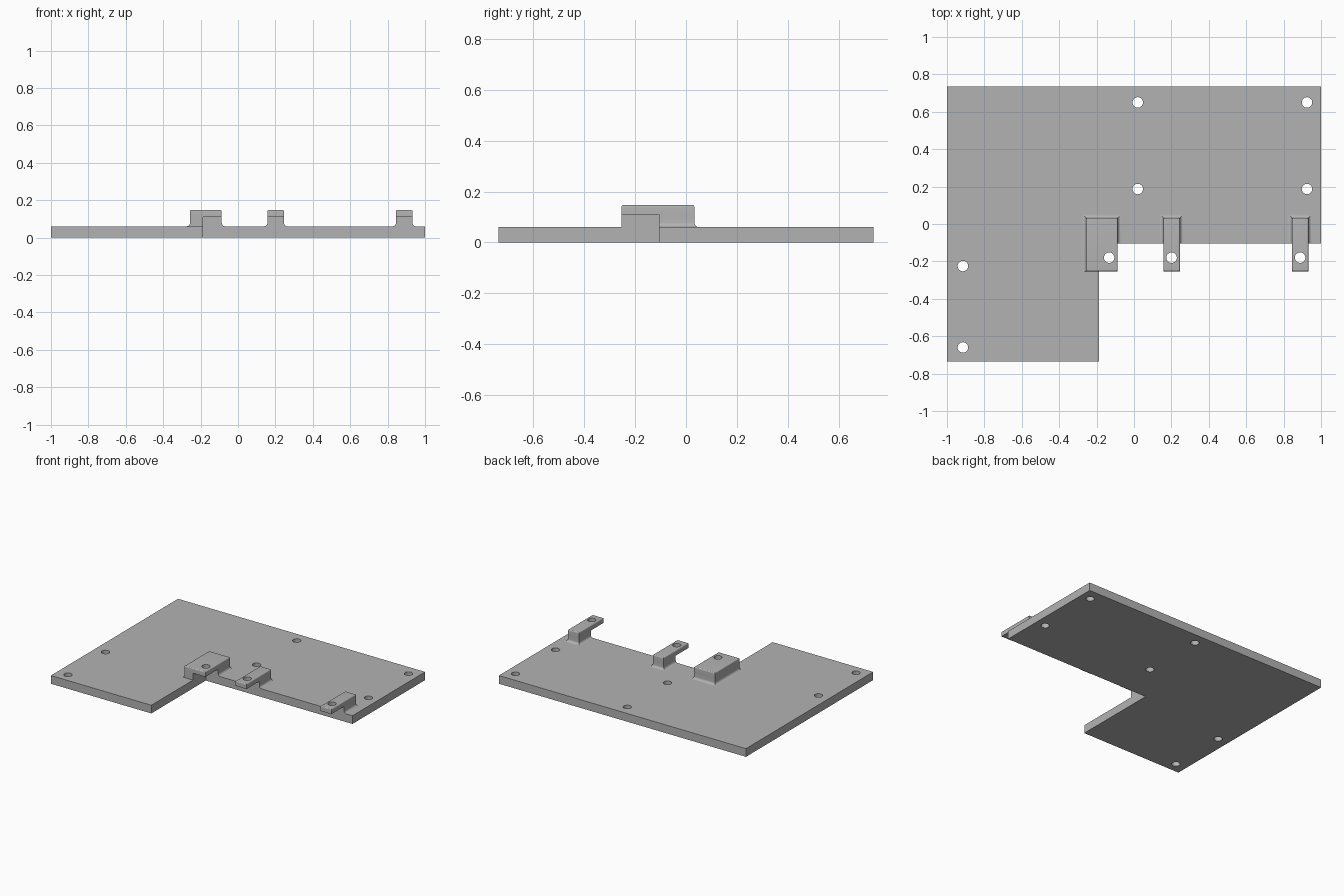
import bpy, bmesh, math

cube = bpy.data.objects.get("Cube")
if cube:
    bpy.data.objects.remove(cube, do_unlink=True)

grey = bpy.data.materials.new("plain grey")
grey.use_nodes = True
grey.diffuse_color = (0.45, 0.45, 0.45, 1)
grey.node_tree.nodes["Principled BSDF"].inputs["Base Color"].default_value = grey.diffuse_color

THICK, ARM_Z, TOP = 0.06, 0.11, 0.147
EDGE, FRONT, BACK, STEP = -0.105, -0.253, 0.033, -0.187
FLARE, ROUND, HOLE = 0.018, 0.008, 0.028


def loft(name, rings):
    """Closed solid through matching rings of points, bottom to top."""
    bm = bmesh.new()
    loops = [[bm.verts.new(p) for p in ring] for ring in rings]
    n = len(loops[0])
    for a, b in zip(loops, loops[1:]):
        for i in range(n):
            j = (i + 1) % n
            bm.faces.new((a[i], a[j], b[j], b[i]))
    bm.faces.new(loops[0][::-1])
    bm.faces.new(loops[-1])
    bmesh.ops.recalc_face_normals(bm, faces=bm.faces)
    mesh = bpy.data.meshes.new(name)
    bm.to_mesh(mesh)
    bm.free()
    mesh.materials.append(grey)
    obj = bpy.data.objects.new(name, mesh)
    bpy.context.collection.objects.link(obj)
    return obj


def combine(obj, other, operation):
    """Apply a boolean with a helper, then discard the helper."""
    bpy.context.view_layer.objects.active = obj
    mod = obj.modifiers.new(operation.title(), "BOOLEAN")
    mod.object, mod.operation, mod.solver = other, operation, "EXACT"
    bpy.ops.object.modifier_apply(modifier=mod.name)
    bpy.data.objects.remove(other, do_unlink=True)


def drill(obj, x, y, z0, z1):
    circle = [(x + HOLE * math.cos(a), y + HOLE * math.sin(a))
              for a in (math.tau * i / 32 for i in range(32))]
    cutter = loft("drill", [[(px, py, z) for px, py in circle] for z in (z0, z1)])
    combine(obj, cutter, "DIFFERENCE")


def shade(obj):
    bpy.ops.object.select_all(action="DESELECT")
    obj.select_set(True)
    bpy.context.view_layer.objects.active = obj
    bpy.ops.object.shade_smooth_by_angle(angle=math.radians(30))


# L-shaped plate with six screw holes
outline = [(-1, -0.735), (STEP, -0.735), (STEP, EDGE), (1, EDGE), (1, 0.735), (-1, 0.735)]
plate = loft("base_plate", [[(x, y, z) for x, y in outline] for z in (0, THICK)])
for hx, hy in [(-0.915, -0.225), (-0.915, -0.66)] + [(x, y) for x in (0.02, 0.925) for y in (0.187, 0.65)]:
    drill(plate, hx, hy, -0.1, 0.2)
shade(plate)


def foot_ring(x0, x1, o, z, corner):
    """Foot outline; the corner clip also follows the inner edge of the plate."""
    pts = [(x0 - o, EDGE)]
    if corner:
        pts = [(x0 - o, FRONT), (STEP, FRONT), (STEP, EDGE)]
    pts += [(x1 + o, EDGE), (x1 + o, BACK + o), (x0 - o, BACK + o)]
    return [(x, y, z) for x, y in pts]


def clip(name, x0, x1, hole_x, corner=False):
    quarter = [math.pi / 2 * i / 6 for i in range(7)]
    # foot with a concave flare where it meets the plate
    rings = [foot_ring(x0, x1, FLARE * (1 - math.sin(a)), THICK + FLARE * (1 - math.cos(a)), corner)
             for a in quarter]
    foot = loft(name, rings + [foot_ring(x0, x1, 0, ARM_Z, corner)])
    # overhanging arm with a rounded top edge
    levels = [(0, ARM_Z)] + [(ROUND * (1 - math.cos(a)), TOP - ROUND * (1 - math.sin(a))) for a in quarter]
    arm = loft("arm", [[(x0 + o, FRONT + o, z), (x1 - o, FRONT + o, z),
                        (x1 - o, BACK - o, z), (x0 + o, BACK - o, z)] for o, z in levels])
    combine(foot, arm, "UNION")
    drill(foot, hole_x, -0.18, ARM_Z - 0.02, 0.2)
    shade(foot)


clip("corner_clip", -0.257, -0.087, -0.133, corner=True)
clip("middle_clip", 0.157, 0.246, 0.201)
clip("left_clip", 0.844, 0.933, 0.888)
